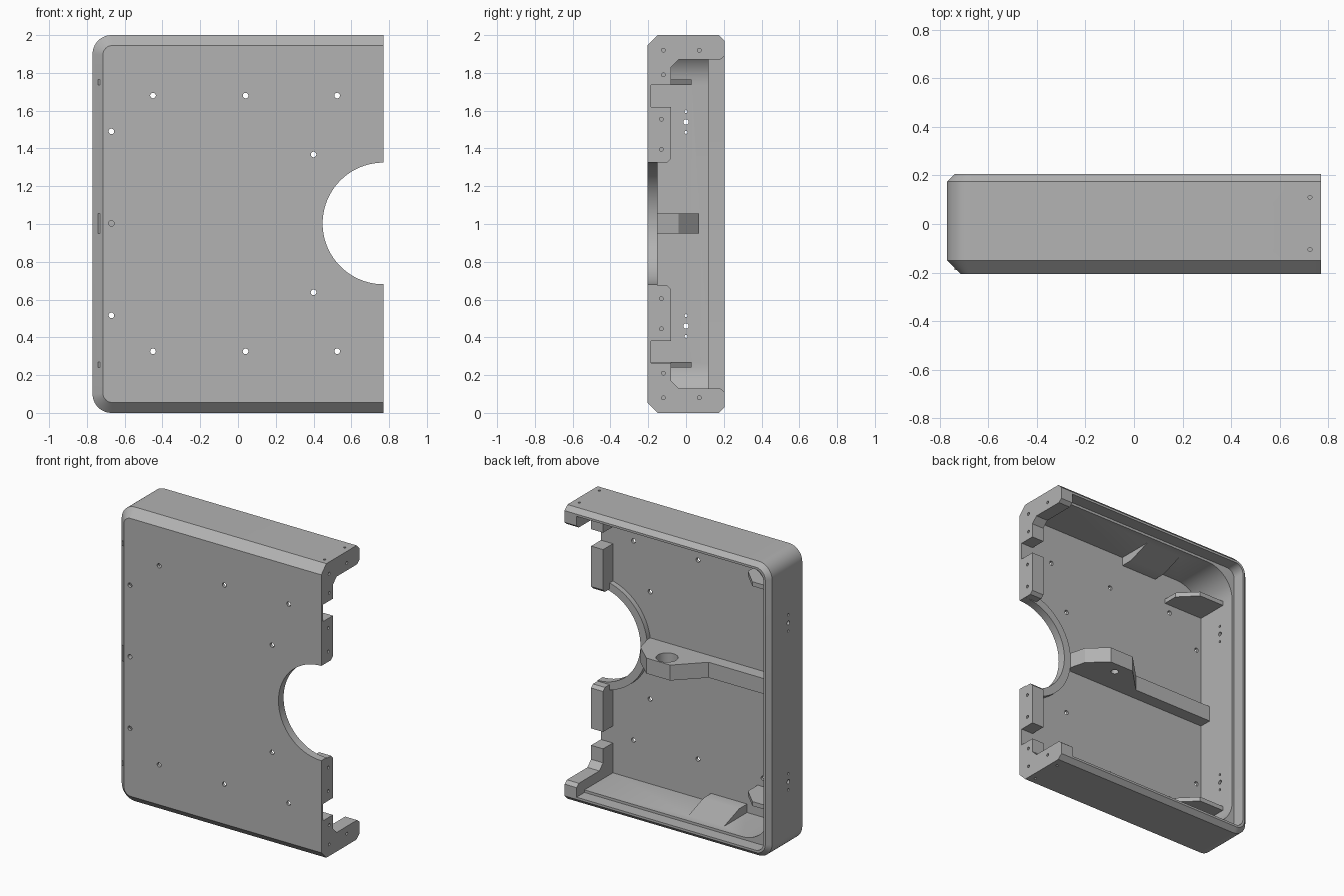
import bpy, bmesh, math
from mathutils import Matrix, Vector

cube = bpy.data.objects.get("Cube")
if cube:
    bpy.data.objects.remove(cube, do_unlink=True)

W, F, B, H = 0.77, -0.205, 0.205, 2.0   # half width, front, back, height

grey = bpy.data.materials.new("plain_grey")
grey.use_nodes = True
colour = (0.45, 0.45, 0.45, 1)
grey.diffuse_color = colour
grey.node_tree.nodes["Principled BSDF"].inputs["Base Color"].default_value = colour


def finish(name, bm):
    bmesh.ops.recalc_face_normals(bm, faces=bm.faces)
    mesh = bpy.data.meshes.new(name)
    bm.to_mesh(mesh)
    bm.free()
    mesh.materials.append(grey)
    ob = bpy.data.objects.new(name, mesh)
    bpy.context.collection.objects.link(ob)
    return ob


def loft(name, loops):
    """Closed solid through matching loops of points."""
    bm = bmesh.new()
    rings = [[bm.verts.new(p) for p in loop] for loop in loops]
    n = len(rings[0])
    for a, b in zip(rings, rings[1:]):
        for i in range(n):
            j = (i + 1) % n
            bm.faces.new((a[i], a[j], b[j], b[i]))
    bm.faces.new(rings[0])
    bm.faces.new(rings[-1])
    return finish(name, bm)


def prism(name, pts, axis, lo, hi):
    place = {"X": lambda p, t: (t, p[0], p[1]),
             "Y": lambda p, t: (p[0], t, p[1]),
             "Z": lambda p, t: (p[0], p[1], t)}[axis]
    return loft(name, [[place(p, t) for p in pts] for t in (lo, hi)])


def outline(inset, radius, y, right=W):
    """Rectangle open to +x with two rounded corners on the -x side."""
    pts = [(right, y, H - inset)]
    for cz, start in ((H - inset - radius, 90), (inset + radius, 180)):
        for k in range(13):
            a = math.radians(start + 90 * k / 12)
            pts.append((-W + inset + radius + radius * math.cos(a), y,
                        cz + radius * math.sin(a)))
    return pts + [(right, y, inset)]


def boolean(target, tool, operation):
    mod = target.modifiers.new(operation.lower(), "BOOLEAN")
    mod.operation = operation
    mod.solver = "EXACT"
    mod.object = tool
    bpy.context.view_layer.objects.active = target
    bpy.ops.object.modifier_apply(modifier=mod.name)
    bpy.data.objects.remove(tool, do_unlink=True)


def flip(pts):
    return [(p, H - z) for p, z in pts]


def both(name, pts, lo, hi):
    """End pieces mirrored top to bottom."""
    return [prism(name + "_top", pts, "X", lo, hi),
            prism(name + "_bottom", flip(pts), "X", lo, hi)]


# Outer body with front and back chamfers, then the stepped cavity
case = loft("open_case", [outline(0.055, 0.05, F), outline(0, 0.1, F + 0.055),
                          outline(0, 0.1, B - 0.03), outline(0.03, 0.07, B)])
boolean(case, loft("cavity", [outline(0.062, 0.2, y, 1) for y in (-0.185, 0.12)]),
        "DIFFERENCE")
boolean(case, loft("back_lip", [outline(0.045, 0.06, y, 1) for y in (0.12, 0.3)]),
        "DIFFERENCE")

parts = []
# End ribs along the open side
parts += both("end_rib", [(-0.19, 1.735), (-0.08, 1.735), (-0.08, 1.83), (-0.04, 1.87),
                          (0.18, 1.87), (B, 1.89), (B, 1.97), (-0.19, 1.955)], 0.68, W)
parts += both("edge_flange", [(-0.195, 1.325), (-0.1, 1.325), (-0.08, 1.345),
                              (-0.08, 1.62), (-0.195, 1.62)], 0.68, W)

# Sloped wedges on the top and bottom walls
parts += both("wall_wedge", [(-0.19, 1.88), (-0.1, 1.88), (0.08, 1.945),
                             (0.08, 1.96), (-0.19, 1.96)], -0.33, -0.06)

# Corner gusset plates
gusset = [(-0.74, -0.19), (-0.41, -0.19), (-0.41, -0.08), (-0.52, 0.03), (-0.74, 0.03)]
for z in (0.24, 1.735):
    parts.append(prism("gusset", gusset, "Z", z, z + 0.03))

# Thick rim of the round opening
arc = [math.radians(90 + 180 * k / 48) for k in range(49)]
parts.append(prism("opening_rim", [(W + 0.375 * math.cos(a), 1.003 + 0.375 * math.sin(a))
                                   for a in arc], "Y", -0.195, -0.15))

# Middle rib with its boss
rib = [(-0.74, -0.19), (0.41, -0.19), (0.37, -0.04), (0.25, 0.07), (0.07, 0.07),
       (0.01, 0.01), (-0.1, -0.1), (-0.74, -0.1)]
parts.append(prism("middle_rib", rib, "Z", 0.95, 1.055))

for part in parts:
    boolean(case, part, "UNION")

# Round opening, boss socket and all screw holes in one cutter
drill = bmesh.new()


def hole(axis, centre, radius, depth, sides=16):
    turn = {"X": Matrix.Rotation(math.pi / 2, 4, "Y"),
            "Y": Matrix.Rotation(math.pi / 2, 4, "X"), "Z": Matrix()}[axis]
    bmesh.ops.create_cone(drill, cap_ends=True, segments=sides, radius1=radius,
                          radius2=radius, depth=depth,
                          matrix=Matrix.Translation(Vector(centre)) @ turn)


hole("Y", (W, F, 1.003), 0.322, 0.2, 96)
hole("Z", (0.15, -0.01, 1.04), 0.068, 0.1, 32)
hole("Z", (0.15, -0.01, 0.96), 0.025, 0.1)
for side in (-1, 1):
    for x in (-0.45, 0.04, 0.525):
        hole("Y", (x, F, 1.003 + 0.677 * side), 0.015, 0.1)
    hole("Y", (-0.67, F, 1.003 + 0.487 * side), 0.015, 0.1)
    hole("Y", (0.4, F, 1.003 + 0.365 * side), 0.015, 0.1)
    for dz, r in ((-0.055, 0.008), (0, 0.014), (0.055, 0.008)):
        hole("X", (-W, 0, 1 + 0.54 * side + dz), r, 0.3)
    for y, dz in ((-0.12, 0.92), (0.07, 0.92), (-0.12, 0.79), (-0.13, 0.555), (-0.13, 0.395)):
        hole("X", (W, y, 1 + dz * side), 0.01, 0.06)
    for y in (-0.105, 0.11):
        hole("Z", (0.725, y, 1 + side), 0.008, 0.08)
hole("Y", (-0.67, F, 1.003), 0.015, 0.1)
boolean(case, finish("drill", drill), "DIFFERENCE")

bpy.ops.object.select_all(action="DESELECT")
case.select_set(True)
bpy.context.view_layer.objects.active = case
bpy.ops.object.shade_smooth_by_angle(angle=math.radians(25))
